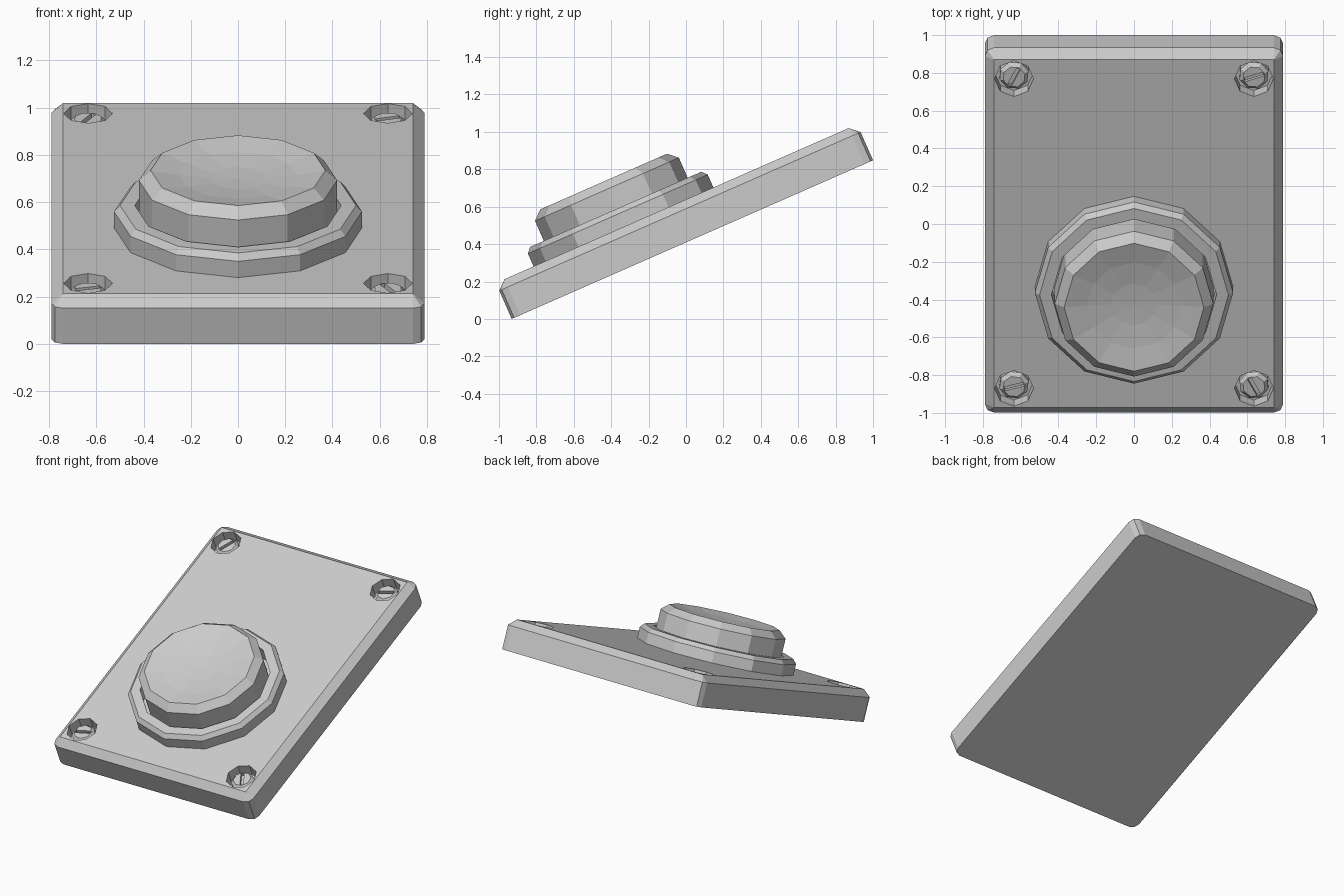
import bpy, bmesh, math
from mathutils import Matrix, Vector

cube = bpy.data.objects.get("Cube")
if cube:
    bpy.data.objects.remove(cube, do_unlink=True)

# Single grey finish
grey = bpy.data.materials.new("light_grey")
grey.use_nodes = True
col = (0.6, 0.6, 0.6, 1)
grey.diffuse_color = col
grey.node_tree.nodes["Principled BSDF"].inputs["Base Color"].default_value = col

# Everything is laid out on a flat plate, then tilted as one
TILT = Matrix.Translation((0, 0.034, 0.424)) @ Matrix.Rotation(math.radians(23.7), 4, 'X')


def finish(name, bm, local=Matrix()):
    bmesh.ops.recalc_face_normals(bm, faces=bm.faces)
    me = bpy.data.meshes.new(name)
    bm.to_mesh(me)
    bm.free()
    me.materials.append(grey)
    ob = bpy.data.objects.new(name, me)
    bpy.context.collection.objects.link(ob)
    ob.matrix_world = TILT @ local
    return ob


def lathe(name, profile, sides, local=Matrix(), closed=False):
    """Spin (radius, height) points around z; radius 0 becomes a pole."""
    bm = bmesh.new()
    rings = []
    for r, z in profile:
        count = sides if r > 0 else 1
        rings.append([bm.verts.new((r * math.cos(math.tau * i / sides),
                                    r * math.sin(math.tau * i / sides), z))
                      for i in range(count)])
    pairs = list(zip(rings, rings[1:]))
    if closed:
        pairs.append((rings[-1], rings[0]))
    for a, b in pairs:
        for i in range(sides):
            j = (i + 1) % sides
            quad = [a[i % len(a)], a[j % len(a)], b[j % len(b)], b[i % len(b)]]
            bm.faces.new(list(dict.fromkeys(quad)))
    return finish(name, bm, local)


def cut(target, cutter):
    bpy.context.view_layer.update()
    mod = target.modifiers.new("cut", 'BOOLEAN')
    mod.operation = 'DIFFERENCE'
    mod.solver = 'EXACT'
    mod.object = cutter
    bpy.context.view_layer.objects.active = target
    bpy.ops.object.modifier_apply(modifier=mod.name)
    bpy.data.objects.remove(cutter, do_unlink=True)


# Base plate: rounded corners, chamfered top rim
HX, HY, SIDE, TOP, R = 0.79, 1.055, 0.165, 0.21, 0.05
bm = bmesh.new()
for sx in (-1, 1):
    for sy in (-1, 1):
        cx, cy = sx * (HX - R), sy * (HY - R)
        bm.verts.new((cx, cy, TOP))
        for a in (0, 45, 90):
            dx, dy = R * math.cos(math.radians(a)), R * math.sin(math.radians(a))
            for z in (0, SIDE):
                bm.verts.new((cx + sx * dx, cy + sy * dy, z))
bmesh.ops.convex_hull(bm, input=bm.verts)
bmesh.ops.dissolve_limit(bm, angle_limit=math.radians(1), verts=bm.verts, edges=bm.edges)
plate = finish("base_plate", bm)

# Corner recesses with slotted screws
screws = [("back_right", -1, 1, 63), ("back_left", 1, 1, 18),
          ("front_right", -1, -1, 15), ("front_left", 1, -1, 118)]
for label, sx, sy, angle in screws:
    spot = Matrix.Translation((sx * 0.635, sy * 0.895, 0))
    turned = spot @ Matrix.Rotation(math.radians(angle), 4, 'Z')
    hole = lathe("hole_cutter", [(0, 0.13), (0.103, 0.13), (0.103, 0.3), (0, 0.3)], 8, spot)
    cut(plate, hole)
    head = lathe("screw_" + label,
                 [(0, 0.12), (0.08, 0.12), (0.08, 0.165), (0.06, 0.187), (0, 0.187)], 8, turned)
    bm = bmesh.new()
    bmesh.ops.create_cube(bm, size=1)
    bmesh.ops.scale(bm, verts=bm.verts, vec=Vector((0.105, 0.022, 0.06)))
    bmesh.ops.translate(bm, verts=bm.verts, vec=Vector((0, 0, 0.195)))
    cut(head, finish("slot_cutter", bm, turned))

# Collar around the button
centre = Matrix.Translation((0, -0.31, 0))
lathe("button_collar", [(0.525, 0.2), (0.525, 0.285), (0.5, 0.313),
                        (0.437, 0.313), (0.437, 0.2)], 12, centre, closed=True)

# Push button with a shallow dished top
lathe("push_button", [(0, 0.2), (0.42, 0.2), (0.42, 0.43), (0.37, 0.475), (0.25, 0.453),
                      (0.12, 0.439), (0, 0.435)], 12, centre)
